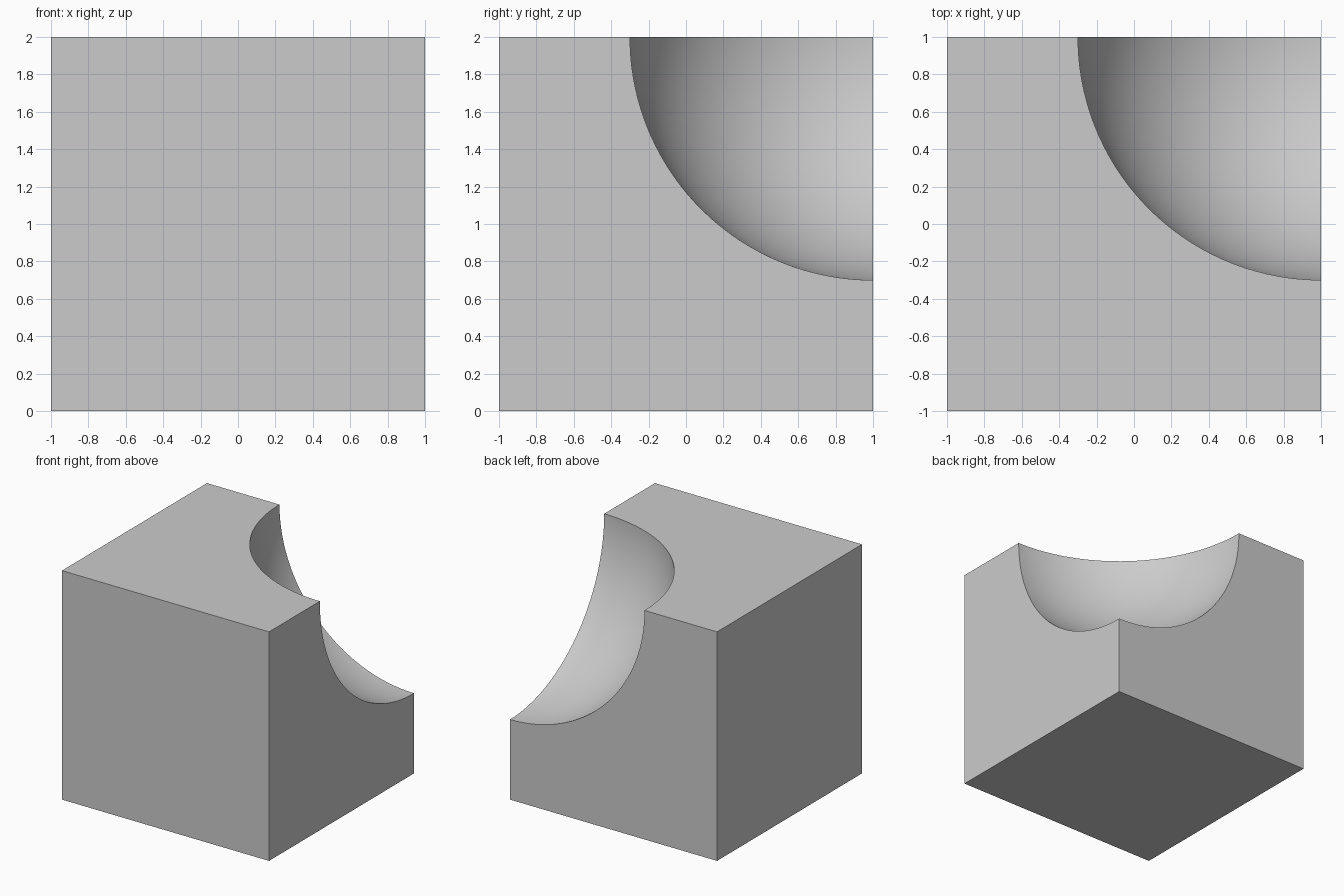
import bpy
import math

default = bpy.data.objects.get("Cube")
if default:
    bpy.data.objects.remove(default, do_unlink=True)

# Plain grey material
grey = bpy.data.materials.new("plain grey")
grey.use_nodes = True
colour = (0.6, 0.6, 0.6, 1.0)
grey.diffuse_color = colour
grey.node_tree.nodes["Principled BSDF"].inputs["Base Color"].default_value = colour

# Solid block, 2 units on each side
bpy.ops.mesh.primitive_cube_add(size=2, location=(0, 0, 1))
block = bpy.context.object
block.name = "scooped_block"
block.data.materials.append(grey)

# Spherical cutter centred on the back left top corner, turned half a segment
# so its edges do not lie in the block's faces
SEGMENTS = 128
bpy.ops.mesh.primitive_uv_sphere_add(
    segments=SEGMENTS, ring_count=65, radius=1.3,
    location=(1, 1, 2), rotation=(0, 0, math.pi / SEGMENTS))
cutter = bpy.context.object
cutter.name = "corner_cutter"
cutter.hide_render = True
cutter.data.materials.append(grey)

# Cut the scoop and discard the cutter
scoop = block.modifiers.new("corner scoop", 'BOOLEAN')
scoop.operation = 'DIFFERENCE'
scoop.solver = 'EXACT'
scoop.object = cutter
bpy.ops.object.select_all(action='DESELECT')
block.select_set(True)
bpy.context.view_layer.objects.active = block
bpy.ops.object.modifier_apply(modifier=scoop.name)
bpy.data.objects.remove(cutter, do_unlink=True)

# Smooth scoop, sharp rims and block edges
bpy.ops.object.shade_smooth_by_angle(angle=math.radians(30))
